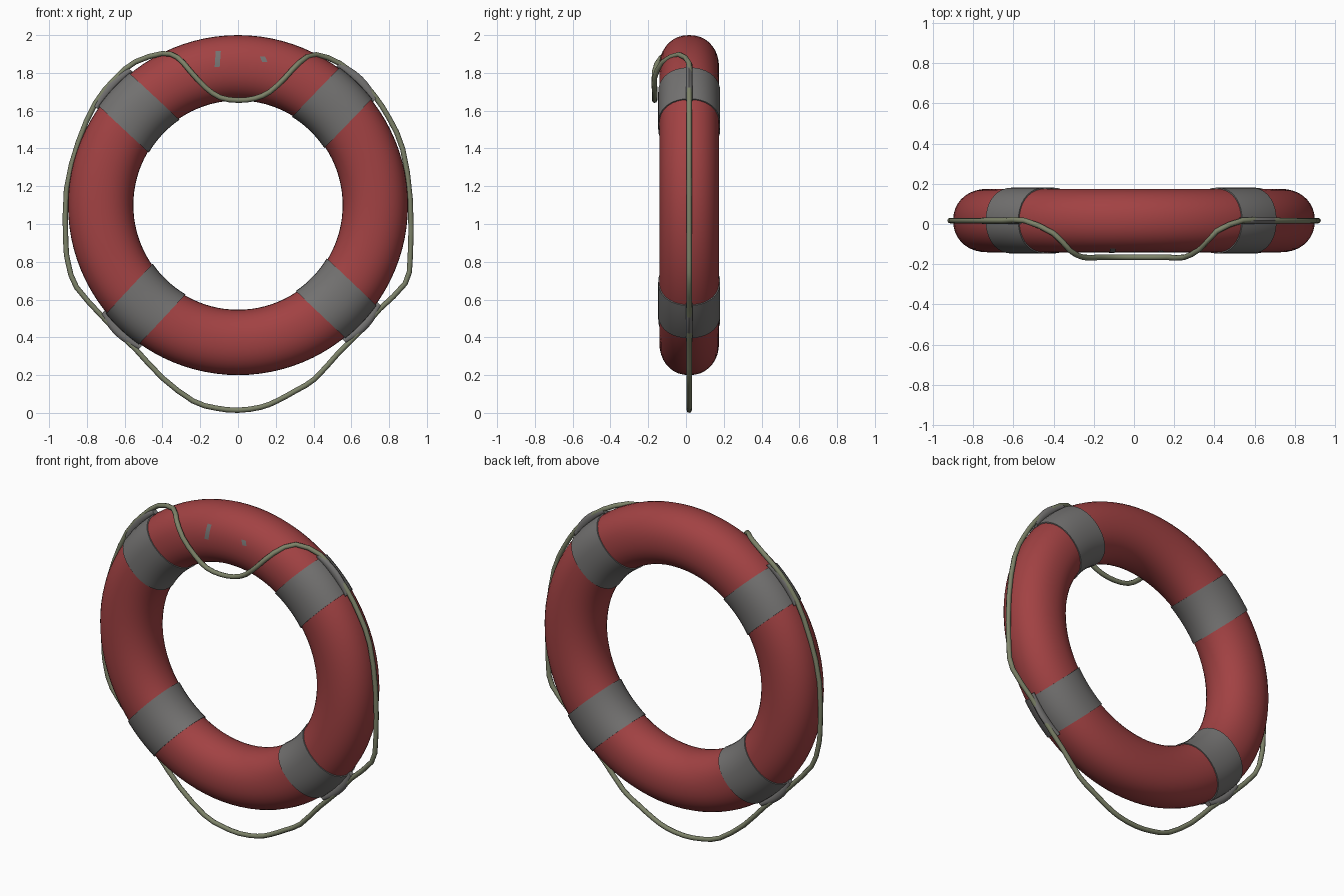
import bpy
import math
from mathutils import Vector

if "Cube" in bpy.data.objects:
    bpy.data.objects.remove(bpy.data.objects["Cube"])

R, A, B = 0.727, 0.173, 0.158     # ring radius, section half sizes
CY, CZ = 0.017, 1.1               # ring centre
EXP = 2 / 2.15                    # slightly squared section


def material(name, rgb):
    m = bpy.data.materials.new(name)
    m.diffuse_color = (*rgb, 1)
    m.use_nodes = True
    m.node_tree.nodes["Principled BSDF"].inputs["Base Color"].default_value = m.diffuse_color
    return m


RED = material("faded red", (0.36, 0.054, 0.056))
GREY = material("grey band", (0.172, 0.168, 0.165))
ROPE = material("olive rope", (0.205, 0.225, 0.14))


def finish(ob, mat, angle=40):
    ob.data.materials.clear()
    ob.data.materials.append(mat)
    bpy.ops.object.select_all(action='DESELECT')
    ob.select_set(True)
    bpy.context.view_layer.objects.active = ob
    bpy.ops.object.shade_smooth_by_angle(angle=math.radians(angle))


def grid_object(name, rows, mat, wrap_rows=False, wrap_cols=True):
    """Skin a list of equal-length point rows."""
    n, m = len(rows), len(rows[0])
    faces = []
    for i in range(n if wrap_rows else n - 1):
        for j in range(m if wrap_cols else m - 1):
            i2, j2 = (i + 1) % n, (j + 1) % m
            faces.append((i * m + j, i * m + j2, i2 * m + j2, i2 * m + j))
    if wrap_cols and not wrap_rows:
        faces += [tuple(range(m)), tuple((n - 1) * m + j for j in reversed(range(m)))]
    me = bpy.data.meshes.new(name)
    me.from_pydata([v for r in rows for v in r], [], faces)
    me.update()
    ob = bpy.data.objects.new(name, me)
    bpy.context.collection.objects.link(ob)
    bpy.context.view_layer.objects.active = ob
    ob.select_set(True)
    bpy.ops.object.mode_set(mode='EDIT')
    bpy.ops.mesh.select_all(action='SELECT')
    bpy.ops.mesh.normals_make_consistent(inside=False)
    bpy.ops.object.mode_set(mode='OBJECT')
    finish(ob, mat)
    return ob


def section(t, grow=0.0):
    """Ring section: radius from the axis and y."""
    c, s = math.cos(t), math.sin(t)
    u = math.copysign(abs(c) ** EXP, c)
    v = math.copysign(abs(s) ** EXP, s)
    return R + (A + grow) * u, CY + (B + grow) * v


def place(angle, s, radial, y):
    """Point at a radial distance and tangent offset from a given angle."""
    c, n = math.cos(angle), math.sin(angle)
    return (radial * c - s * n, y, CZ + radial * n + s * c)


TURN = 2 * math.pi
SIDES = [TURN * j / 36 for j in range(36)]

# Buoy ring
grid_object("buoy_ring", [[place(TURN * i / 96, 0, *section(t)) for t in SIDES]
                          for i in range(96)], RED, wrap_rows=True)

# Four straight-edged bands, each with a flat sleeve holding the rope
for k, deg in enumerate((46, 137, 227, 316.5)):
    a = math.radians(deg)
    rows = []
    for i in range(9):
        s = -0.119 + 0.238 * i / 8
        row = []
        for t in SIDES:
            r, y = section(t, 0.006)
            row.append(place(a, s, math.sqrt(r * r - s * s), y))
        rows.append(row)
    grid_object(f"band_{k + 1}", rows, GREY)

    rows = []
    for i in range(13):
        f = -1 + i / 6
        s, r = 0.135 * f, 0.921 - 0.010 * f * f
        half = 0.025 - 0.009 * f * f
        rows.append([place(a, s, r - s * s / 2 + half * math.cos(TURN * j / 10),
                           CY + 0.017 * math.sin(TURN * j / 10)) for j in range(10)])
    grid_object(f"rope_sleeve_{k + 1}", rows, GREY)

# Grab rope: front outline, swinging forward at the top
OUTLINE = [(0, 0.014), (0.12, 0.03), (0.206, 0.063), (0.31, 0.12), (0.407, 0.18), (0.53, 0.315),
           (0.645, 0.43), (0.75, 0.55), (0.885, 0.685), (0.912, 0.825), (0.912, 1.13),
           (0.872, 1.397), (0.803, 1.555), (0.724, 1.677), (0.645, 1.765), (0.539, 1.85),
           (0.412, 1.897), (0.328, 1.857), (0.25, 1.775), (0.169, 1.70), (0.09, 1.665),
           (0, 1.655), (-0.095, 1.67), (-0.175, 1.725), (-0.254, 1.81), (-0.32, 1.882),
           (-0.40, 1.902), (-0.544, 1.858), (-0.65, 1.77), (-0.755, 1.64), (-0.845, 1.434),
           (-0.908, 1.185), (-0.912, 0.905), (-0.898, 0.788), (-0.855, 0.665), (-0.718, 0.51),
           (-0.63, 0.42), (-0.54, 0.335), (-0.40, 0.185), (-0.238, 0.063), (-0.12, 0.026)]


def rope_point(x, z):
    f = 0.0
    if z > 1.6:
        f = min(max((0.5 - abs(x)) / 0.25, 0), 1)
    return Vector((x, CY - 0.183 * f * f * (3 - 2 * f), z))


pts = [rope_point(x, z) for x, z in OUTLINE]
path = []
for i, p in enumerate(pts):
    o, q, w = pts[i - 1], pts[(i + 1) % len(pts)], pts[(i + 2) % len(pts)]
    path += [p, (9 * (p + q) - o - w) / 16]
cu = bpy.data.curves.new("grab_rope", 'CURVE')
cu.dimensions = '3D'
cu.bevel_depth = 0.014
cu.bevel_resolution = 2
sp = cu.splines.new('POLY')
sp.points.add(len(path) - 1)
for sp_pt, p in zip(sp.points, path):
    sp_pt.co = (*p, 1)
sp.use_cyclic_u = True
rope = bpy.data.objects.new("grab_rope", cu)
bpy.context.collection.objects.link(rope)
bpy.ops.object.select_all(action='DESELECT')
rope.select_set(True)
bpy.context.view_layer.objects.active = rope
bpy.ops.object.convert(target='MESH')
finish(bpy.context.view_layer.objects.active, ROPE, 60)


# Small worn patches lying on the front of the ring
def front_y(x, z):
    u = min(abs(math.hypot(x, z - CZ) - R) / A, 1)
    return CY - B * (1 - u ** 2.15) ** (1 / 2.15) - 0.003


def patch(name, x0, x1, z0, z1, skew):
    rows = []
    for i in range(7):
        z = z0 + (z1 - z0) * i / 6
        row = []
        for j in range(3):
            x = x0 + (x1 - x0) * j / 2 + skew * (i / 6 - 0.5)
            row.append((x, front_y(x, z), z))
        rows.append(row)
    grid_object(name, rows, GREY, wrap_cols=False)


patch("worn_patch_left", -0.121, -0.094, 1.83, 1.915, 0.006)
patch("worn_patch_right", 0.122, 0.150, 1.857, 1.886, -0.012)
